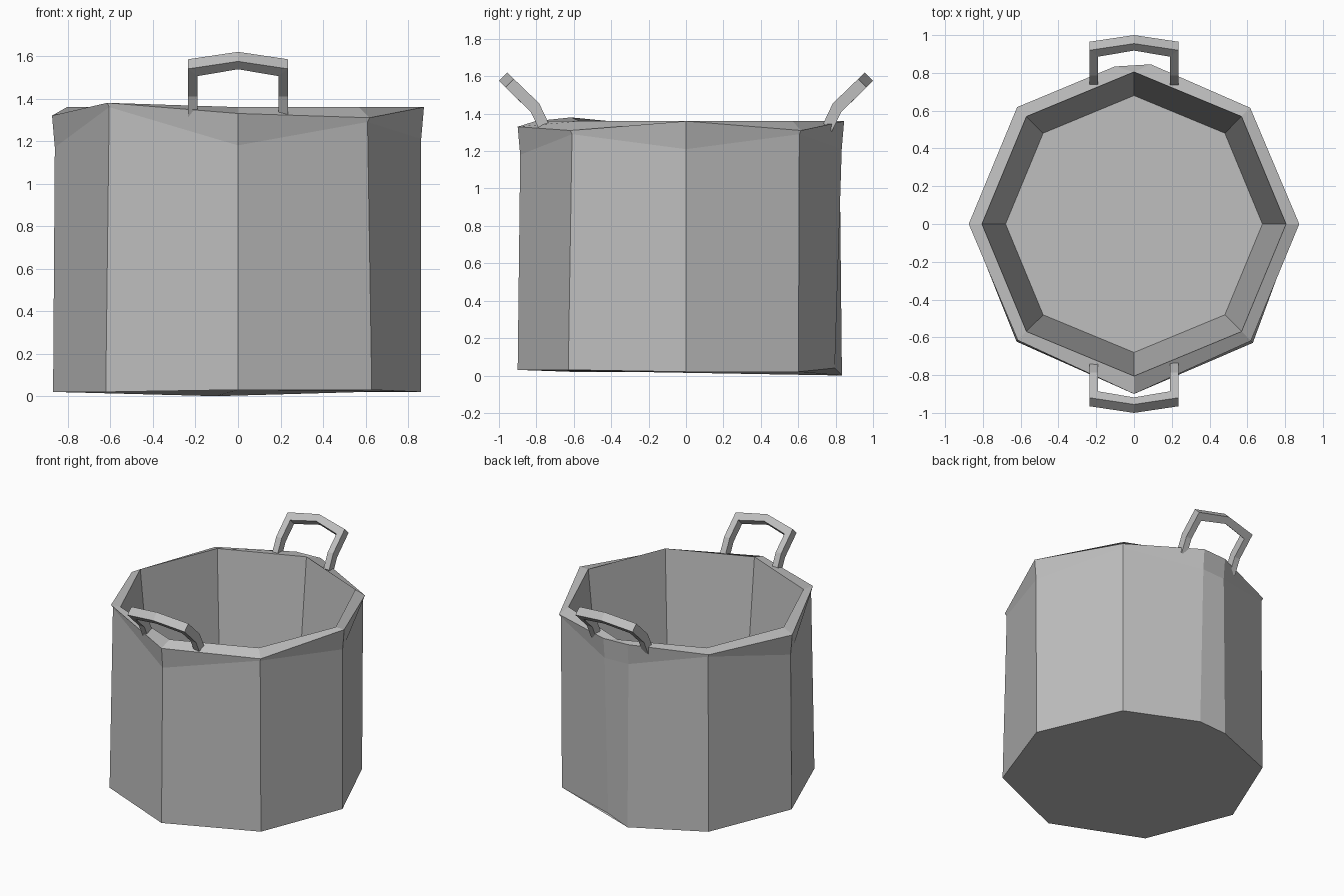
import bpy, bmesh
from math import cos, sin, radians

cube = bpy.data.objects.get("Cube")
if cube:
    bpy.data.objects.remove(cube)

metal = bpy.data.materials.new("grey metal")
metal.use_nodes = True
grey = (0.52, 0.52, 0.52, 1)
metal.diffuse_color = grey
metal.node_tree.nodes["Principled BSDF"].inputs["Base Color"].default_value = grey


def loft(name, rings):
    """Skin a series of closed rings and cap both ends."""
    bm = bmesh.new()
    loops = [[bm.verts.new(p) for p in ring] for ring in rings]
    for a, b in zip(loops, loops[1:]):
        for i in range(len(a)):
            j = (i + 1) % len(a)
            bm.faces.new((a[i], a[j], b[j], b[i]))
    bm.faces.new(loops[0][::-1])
    bm.faces.new(loops[-1])
    bmesh.ops.remove_doubles(bm, verts=bm.verts, dist=0.001)
    bmesh.ops.recalc_face_normals(bm, faces=bm.faces)
    mesh = bpy.data.meshes.new(name)
    bm.to_mesh(mesh)
    bm.free()
    mesh.materials.append(metal)
    obj = bpy.data.objects.new(name, mesh)
    bpy.context.collection.objects.link(obj)
    return obj


def ring(angles, radii, heights):
    return [(r * cos(radians(a)), r * sin(radians(a)), z)
            for a, r, z in zip(angles, radii, heights)]


# Pot body: dented outer wall, uneven rim, tapered inside and flat floor
outer_angles = [0, 45, 84, 97, 135, 180, 225, 270, 315]
inner_angles = [0, 45, 90, 90, 135, 180, 225, 270, 315]
wall = [0.875, 0.87, 0.85, 0.84, 0.875, 0.875, 0.87, 0.9, 0.875]
base_radii = [0.86, 0.85, 0.8, 0.84, 0.87, 0.87, 0.88, 0.9, 0.89]
base_z = [0.02, 0.02, 0.04, 0.0, 0.02, 0.02, 0.02, 0.03, 0.03]
rim_z = [1.36, 1.31, 1.36, 1.36, 1.34, 1.32, 1.38, 1.33, 1.31]
crease_z = [z - (0.02 if a % 90 == 45 else 0.15)
            for a, z in zip(outer_angles, rim_z)]
count = len(outer_angles)

loft("pot_body", [
    ring(outer_angles, base_radii, base_z),
    ring(outer_angles, [r * 0.985 for r in wall], crease_z),
    ring(outer_angles, wall, rim_z),
    ring(inner_angles, [0.805] * count, [1.36] * count),
    ring(inner_angles, [0.68] * count, [0.1] * count),
])


# Handles: bent square bar; each station gives x, y, z of the outer-top edge
def section(side, x_out, x_in, y, z, drop):
    """Four corners of the bar; drop sinks the inner edge along the lean."""
    t = 0.045
    return [(side * x_out, y, z), (side * x_out, y + t, z - t),
            (side * x_in, y + t - drop, z - t - drop),
            (side * x_in, y - drop, z - drop)]


half = [
    (0.235, 0.19, 0.735, 1.35, 0),
    (0.235, 0.19, 0.785, 1.455, 0),
    (0.235, 0.19, 0.92, 1.585, 0.034),
]
path = ([section(-1, *s) for s in half]
        + [section(1, 0, 0, 0.955, 1.62, 0.037)]
        + [section(1, *s) for s in reversed(half)])
for name, sign in (("back_handle", 1), ("front_handle", -1)):
    loft(name, [[(x, sign * y, z) for x, y, z in s] for s in path])
